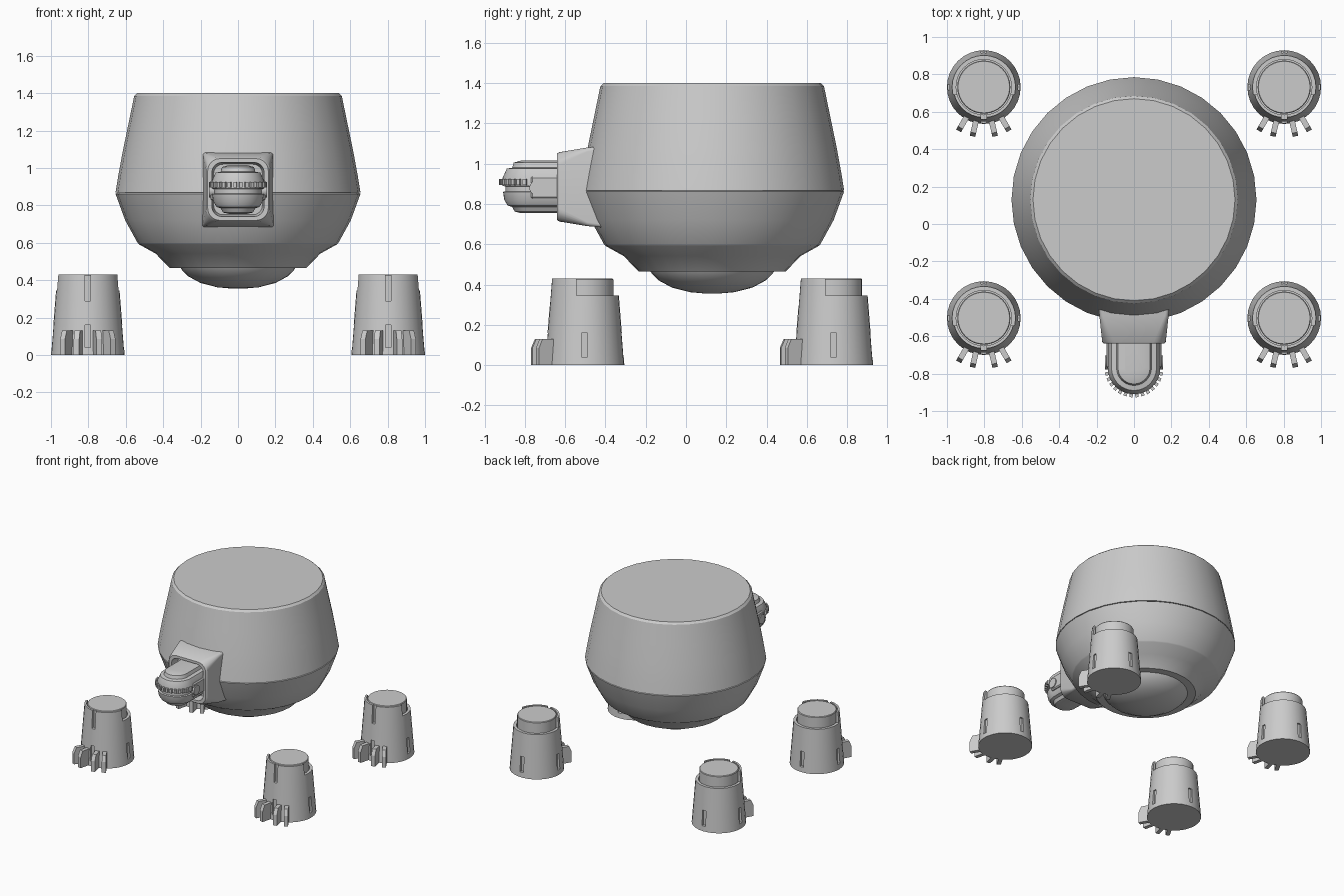
import bpy, bmesh
from math import sin, cos, pi, radians, degrees
from mathutils import Matrix, Vector

if "Cube" in bpy.data.objects:
    bpy.data.objects.remove(bpy.data.objects["Cube"])


def finish(name, bm, smooth=30):
    bmesh.ops.recalc_face_normals(bm, faces=bm.faces[:])
    me = bpy.data.meshes.new(name)
    bm.to_mesh(me)
    bm.free()
    ob = bpy.data.objects.new(name, me)
    bpy.context.collection.objects.link(ob)
    if smooth:
        bpy.ops.object.select_all(action='DESELECT')
        ob.select_set(True)
        bpy.context.view_layer.objects.active = ob
        bpy.ops.object.shade_smooth_by_angle(angle=radians(smooth))
    return ob


def loft(name, rings, smooth=30):
    """Skin a list of equal-length closed rings and cap both ends."""
    bm = bmesh.new()
    vs = [[bm.verts.new(p) for p in r] for r in rings]
    n = len(vs[0])
    for a, b in zip(vs, vs[1:]):
        for i in range(n):
            j = (i + 1) % n
            bm.faces.new((a[i], a[j], b[j], b[i]))
    bm.faces.new(vs[0])
    bm.faces.new(vs[-1])
    return finish(name, bm, smooth)


def lathe(name, profile, centre, n=32, smooth=30):
    cx, cy = centre
    return loft(name, [[(cx + r * cos(2 * pi * i / n), cy + r * sin(2 * pi * i / n), z)
                        for i in range(n)] for r, z in profile], smooth)


def boxes(name, items):
    """Several boxes in one mesh: (centre, size, rotation about z)."""
    bm = bmesh.new()
    for c, s, a in items:
        m = Matrix.Rotation(a, 4, 'Z') @ Matrix.Translation(c) @ Matrix.Diagonal((*s, 1))
        bmesh.ops.create_cube(bm, size=1, matrix=m)
    return finish(name, bm, 0)


# Body: upper shell, lower bowl and belly dome
C = (0, 0.13)
lathe("upper_shell", [(0.64, 0.868), (0.655, 0.868), (0.64, 0.96), (0.618, 1.08),
                      (0.587, 1.23), (0.555, 1.385), (0.54, 1.40)], C)
lathe("lower_bowl", [(0.655, 0.862), (0.603, 0.72), (0.537, 0.60), (0.53, 0.592),
                     (0.44, 0.542), (0.365, 0.465), (0.30, 0.465)][::-1]
      + [(0.64, 0.87)], C)
lathe("belly_dome", [(0.31, 0.47), (0.30, 0.455), (0.265, 0.42), (0.20, 0.385),
                     (0.11, 0.362), (0.03, 0.355)], C)


# Mount for the snout: tapered block with a recessed opening
def rounded_rect(y, hw, hh, r, zc=0.885, k=6):
    pts = []
    for q, (sx, sz) in enumerate([(1, 1), (-1, 1), (-1, -1), (1, -1)]):
        for i in range(k + 1):
            a = pi / 2 * (q + i / k)
            pts.append((sx * (hw - r) + r * cos(a), y, zc + sz * (hh - r) + r * sin(a)))
    return pts


loft("snout_mount", [rounded_rect(-0.38, 0.195, 0.205, 0.012), rounded_rect(-0.49, 0.185, 0.195, 0.02),
                     rounded_rect(-0.63, 0.17, 0.172, 0.065), rounded_rect(-0.64, 0.162, 0.165, 0.065),
                     rounded_rect(-0.64, 0.14, 0.145, 0.055), rounded_rect(-0.57, 0.13, 0.135, 0.05)])


# Snout: stacked U-shaped sections
def u_ring(w, z, n=20):
    arc = [(w * cos(pi * i / n), -0.77 - w * sin(pi * i / n), z) for i in range(n + 1)]
    return [(w, -0.55, z)] + arc + [(-w, -0.55, z)]


loft("snout", [u_ring(w, z) for w, z in [
    (0.05, 0.755), (0.08, 0.762), (0.093, 0.785), (0.115, 0.792), (0.132, 0.82), (0.138, 0.86),
    (0.126, 0.863), (0.126, 0.887), (0.14, 0.89), (0.14, 0.93), (0.12, 0.975), (0.093, 0.98),
    (0.085, 1.005), (0.05, 1.015)]])
boxes("snout_teeth", [((0, -0.143, 0), (0.018, 0.028, 0.03), radians(a))
                      for a in range(-78, 79, 12)]).location = (0, -0.77, 0.91)

# Side plates with round pivots
for s in (-1, 1):
    side = "right" if s > 0 else "left"
    plate = boxes("snout_plate_" + side, [((s * 0.135, -0.675, 0.882), (0.026, 0.19, 0.11), 0)])
    plate.modifiers.new("bevel", 'BEVEL').width = 0.008
    bm = bmesh.new()
    bmesh.ops.create_cone(bm, cap_ends=True, segments=24, radius1=0.037, radius2=0.037, depth=0.03,
                          matrix=Matrix.Translation((s * 0.14, -0.74, 0.88)) @ Matrix.Rotation(pi / 2, 4, 'Y'))
    finish("snout_pivot_" + side, bm)

# Foot shell: tapered cup, cut down at the back, notched and slotted
shell = lathe("foot_shell", [(0.197, 0.0), (0.163, 0.43), (0.148, 0.43), (0.148, 0.27)], (0, 0))
cuts = [((0, 0.16, 0.445), (0.6, 0.40, 0.20), 0)]
cuts += [((0, -0.17, 0.38), (0.028, 0.08, 0.18), 0)]
cuts += [((0, -0.195, 0.10), (0.03, 0.044, 0.12), k * pi / 2) for k in range(4)]
for i, item in enumerate(cuts):
    cutter = boxes("cutter", [item])
    cutter.hide_render = True
    mod = shell.modifiers.new("cut", 'BOOLEAN')
    mod.operation, mod.object, mod.solver = 'DIFFERENCE', cutter, 'EXACT'
bpy.context.view_layer.update()
dg = bpy.context.evaluated_depsgraph_get()
shell_mesh = bpy.data.meshes.new_from_object(shell.evaluated_get(dg))
for ob in [o for o in bpy.data.objects if o.name.startswith("cutter")]:
    bpy.data.objects.remove(ob)
shell.modifiers.clear()
shell.data = shell_mesh

# Ankle plug inside the cup
plug = lathe("foot_ankle", [(0.142, 0.25), (0.142, 0.425), (0.138, 0.43)], (0, 0))

# Four radial toes with chamfered tips
bm = bmesh.new()
for a in (-30, -13, 13, 30):
    rot = Matrix.Rotation(radians(a), 3, 'Z')
    prof = [(-0.17, 0), (-0.27, 0), (-0.27, 0.085), (-0.25, 0.13), (-0.17, 0.13)]
    sides = [[bm.verts.new(rot @ Vector((x, y, z))) for y, z in prof] for x in (-0.015, 0.015)]
    for s in sides:
        bm.faces.new(s)
    for i in range(5):
        j = (i + 1) % 5
        bm.faces.new((sides[0][i], sides[0][j], sides[1][j], sides[1][i]))
toes = finish("foot_toes", bm, 0)

# Repeat the foot at all four corners
spots = [(x, y) for x in (-0.803, 0.803) for y in (-0.503, 0.732)]
for part in (shell, plug, toes):
    for i, (x, y) in enumerate(spots):
        ob = part
        if i:
            ob = part.copy()
            bpy.context.collection.objects.link(ob)
        ob.location = (x, y, 0)
